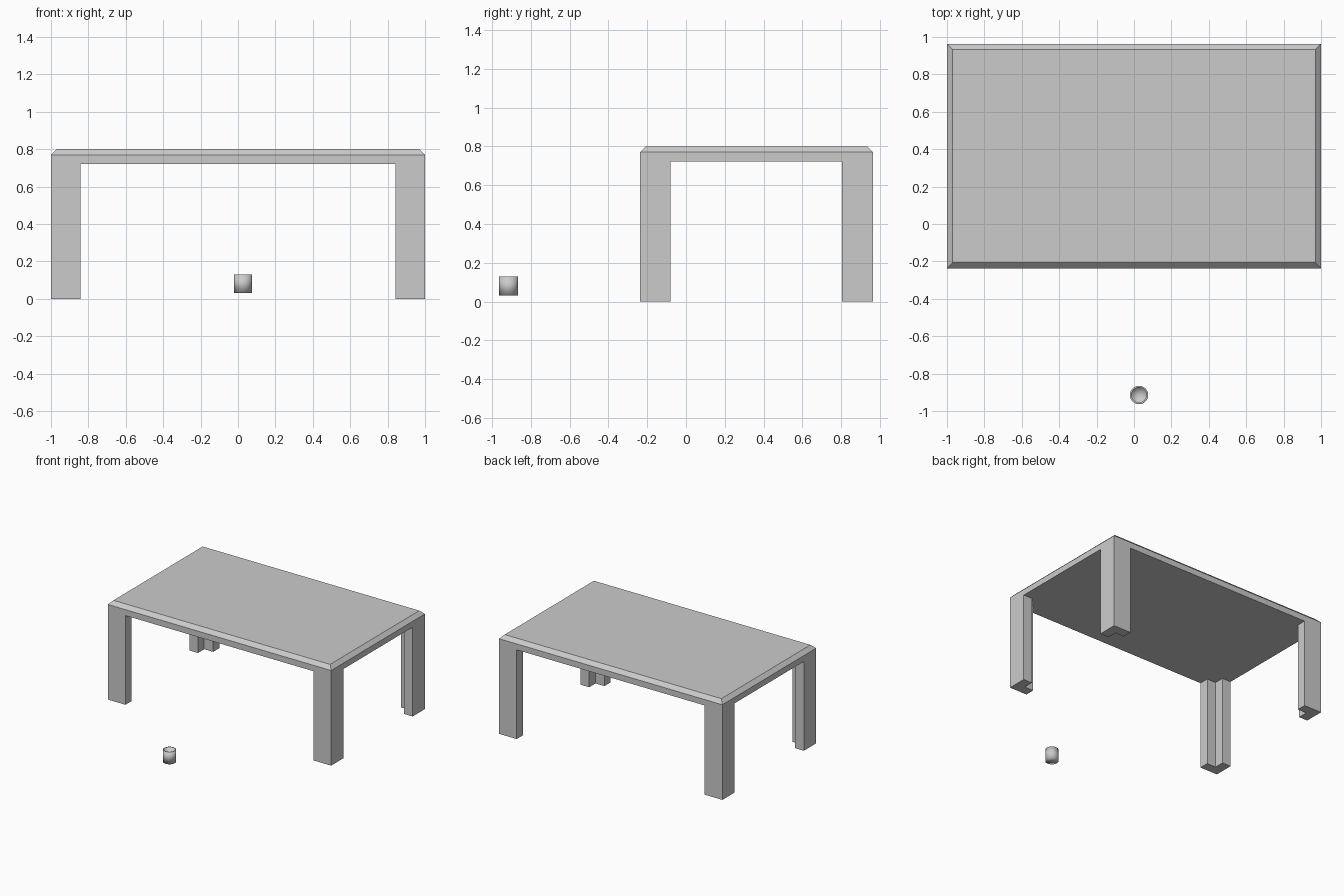
import bpy, bmesh, math

if "Cube" in bpy.data.objects:
    bpy.data.objects.remove(bpy.data.objects["Cube"])

X, Y0, Y1, Z = 1.0, -0.237, 0.963, 0.8   # table bounds
SLAB, BEVEL = 0.078, 0.03                # top thickness, chamfer
LEG, WALL = 0.158, 0.078                 # leg width, leg wall thickness
CY = (Y0 + Y1) / 2


def make_object(name, bm):
    bmesh.ops.recalc_face_normals(bm, faces=bm.faces)
    mesh = bpy.data.meshes.new(name)
    bm.to_mesh(mesh)
    bm.free()
    obj = bpy.data.objects.new(name, mesh)
    bpy.context.collection.objects.link(obj)
    return obj


def extrude_profile(bm, points, z0, z1):
    face = bm.faces.new([bm.verts.new((x, y, z0)) for x, y in points])
    ext = bmesh.ops.extrude_face_region(bm, geom=[face])["geom"]
    top = [v for v in ext if isinstance(v, bmesh.types.BMVert)]
    bmesh.ops.translate(bm, verts=top, vec=(0, 0, z1 - z0))


# table top, chamfered around its upper edge
bm = bmesh.new()
extrude_profile(bm, [(-X, Y0), (X, Y0), (X, Y1), (-X, Y1)], Z - SLAB, Z)
rim = [e for e in bm.edges if all(v.co.z > Z - 0.001 for v in e.verts)]
bmesh.ops.bevel(bm, geom=rim, offset=BEVEL, segments=1, affect='EDGES')
make_object("table_top", bm)

# four L-shaped corner legs, notched on the inside
L = [(0, 0), (LEG, 0), (LEG, WALL), (WALL, WALL), (WALL, LEG), (0, LEG)]
hx, hy = X, (Y1 - Y0) / 2
for side, sx in (("left", -1), ("right", 1)):
    for end, sy in (("front", -1), ("back", 1)):
        bm = bmesh.new()
        pts = [(sx * (hx - u), CY + sy * (hy - v)) for u, v in L]
        extrude_profile(bm, pts, 0, Z - SLAB)
        make_object(f"{end}_{side}_leg", bm)

# small hollow cup, lathed from a profile
profile = [(0, 0), (0.049, 0), (0.049, 0.097), (0.04, 0.097), (0.04, 0.01), (0, 0.01)]
bm = bmesh.new()
verts = [bm.verts.new((r, 0, z)) for r, z in profile]
edges = [bm.edges.new(p) for p in zip(verts, verts[1:])]
bmesh.ops.spin(bm, geom=verts + edges, cent=(0, 0, 0), axis=(0, 0, 1),
               angle=math.tau, steps=32)
bmesh.ops.remove_doubles(bm, verts=bm.verts, dist=0.0001)
cup = make_object("cup", bm)
cup.location = (0.027, -0.914, 0.032)
cup.data.shade_smooth()
